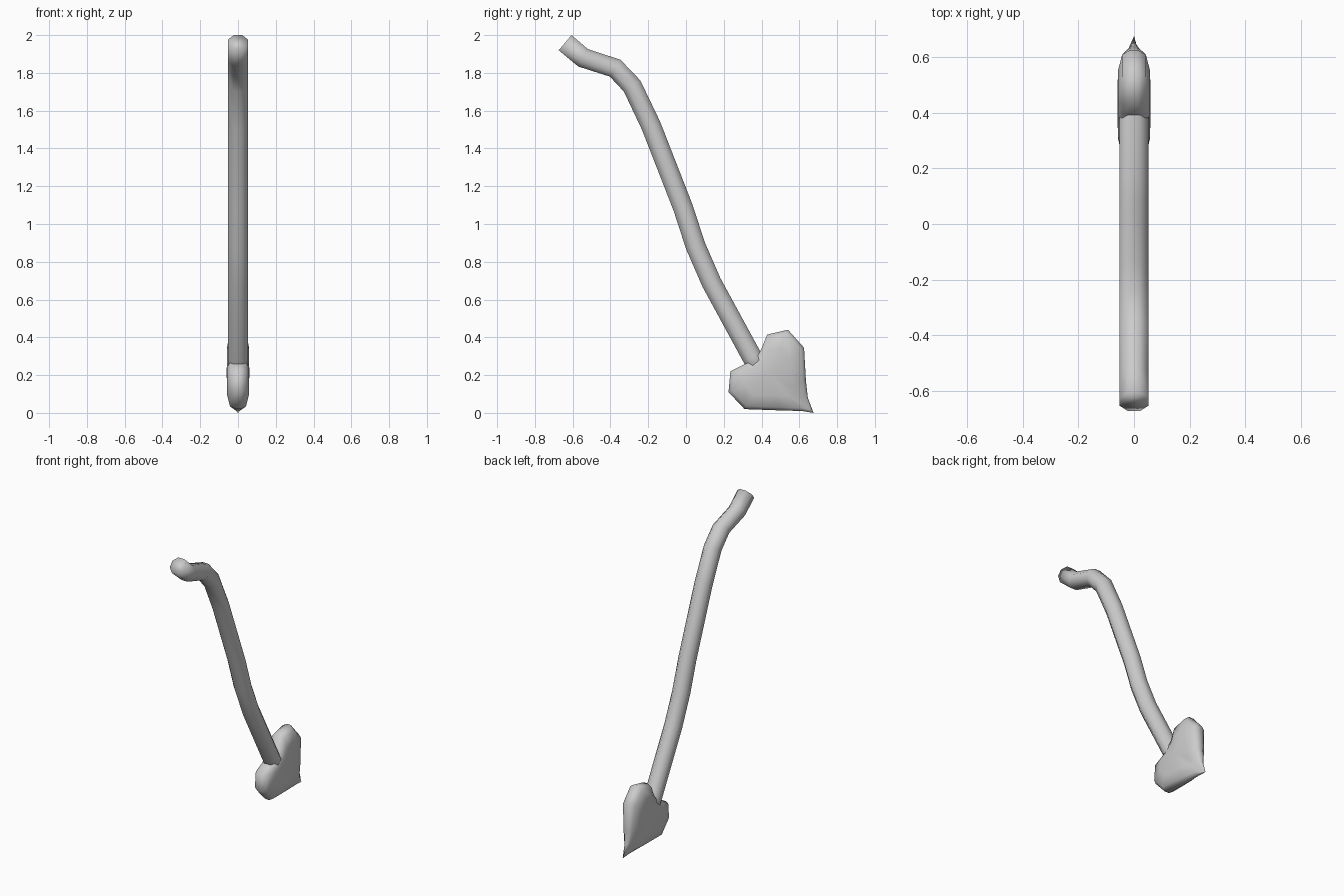
import bpy
import bmesh
from math import cos, sin, pi
from mathutils import Vector

cube = bpy.data.objects.get("Cube")
if cube:
    bpy.data.objects.remove(cube, do_unlink=True)

grey = bpy.data.materials.new("plain grey")
grey.use_nodes = True
colour = (0.6, 0.6, 0.6, 1)
grey.diffuse_color = colour
grey.node_tree.nodes["Principled BSDF"].inputs["Base Color"].default_value = colour


def make_object(name, rings, end_points=(None, None)):
    """Skin a list of closed rings, closing both ends with a face or a fan."""
    bm = bmesh.new()
    loops = [[bm.verts.new(p) for p in ring] for ring in rings]
    count = len(loops[0])
    for a, b in zip(loops, loops[1:]):
        for i in range(count):
            j = (i + 1) % count
            bm.faces.new((a[i], a[j], b[j], b[i]))
    for loop, point in zip((loops[0], loops[-1]), end_points):
        if point is None:
            bm.faces.new(loop)
        else:
            hub = bm.verts.new(point)
            for i in range(count):
                bm.faces.new((loop[i], loop[(i + 1) % count], hub))
    bmesh.ops.recalc_face_normals(bm, faces=bm.faces)
    mesh = bpy.data.meshes.new(name)
    bm.to_mesh(mesh)
    bm.free()
    mesh.shade_smooth()
    mesh.materials.append(grey)
    obj = bpy.data.objects.new(name, mesh)
    bpy.context.collection.objects.link(obj)
    return obj


# Tail: an eight-sided tube swept along a bent path of (y, z) points
path = [Vector((0, y, z)) for y, z in (
    (-0.64, 1.96), (-0.545, 1.88), (-0.375, 1.825), (-0.285, 1.73),
    (-0.185, 1.52), (-0.015, 1.085), (0.05, 0.885), (0.135, 0.69),
    (0.35, 0.295), (0.41, 0.2))]
radius, sides = 0.057, 8
rings = []
for i, p in enumerate(path):
    before = (p - path[i - 1]).normalized() if i else Vector()
    after = (path[i + 1] - p).normalized() if i < len(path) - 1 else Vector()
    along = (before + after).normalized()
    across = Vector((1, 0, 0)).cross(along)
    turn = [2 * pi * (k + 0.5) / sides for k in range(sides)]
    rings.append([p + radius * (Vector((cos(t), 0, 0)) + across * sin(t))
                  for t in turn])
make_object("tail", rings)

# Heart tip: outline of (y, z, thickness) points, swollen towards the middle
outline = [
    (0.305, 0.255, 1), (0.235, 0.22, 1), (0.225, 0.11, 1), (0.31, 0.02, 1),
    (0.50, 0.013, 0.8), (0.615, 0.01, 0.5), (0.675, 0.0, 0.05),
    (0.645, 0.08, 0.5), (0.635, 0.17, 0.8), (0.625, 0.345, 1),
    (0.54, 0.44, 1), (0.43, 0.415, 1), (0.395, 0.33, 1)]
middle_y, middle_z = 0.44, 0.21
layers = [(0.058, 0.6), (0.043, 0.92), (0.016, 1.0)]
layers += [(-x, s) for x, s in reversed(layers)]
rings = [[(x * (t if s > 0.7 else (t + 1) / 2),
           middle_y + (y - middle_y) * s,
           middle_z + (z - middle_z) * s) for y, z, t in outline]
         for x, s in layers]
make_object("heart_tip", rings,
            ((0.06, middle_y, middle_z), (-0.06, middle_y, middle_z)))
